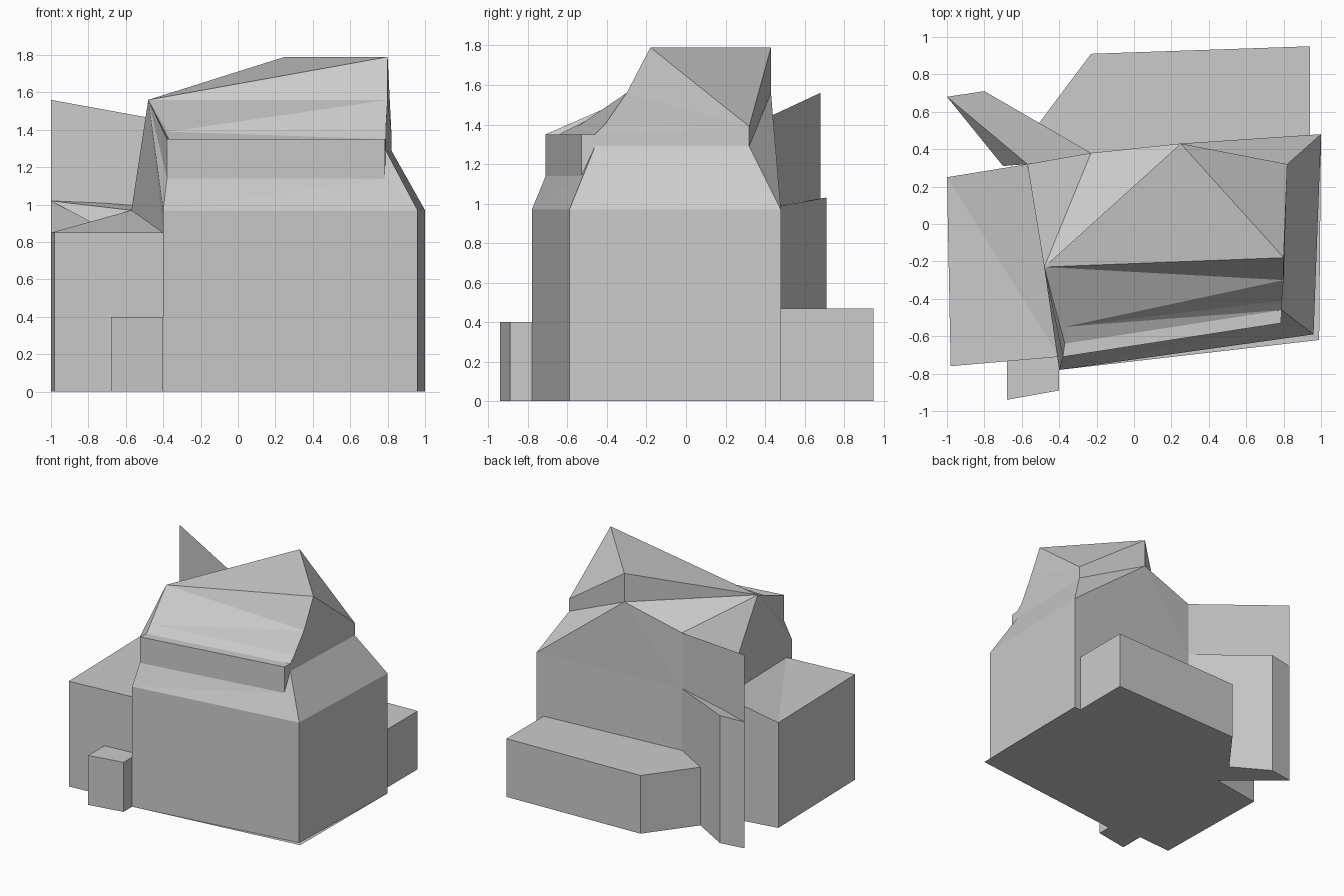
import bpy, bmesh

if "Cube" in bpy.data.objects:
    bpy.data.objects.remove(bpy.data.objects["Cube"])


def make(name, faces):
    """Flat-faced object from polygons given as point tuples."""
    bm = bmesh.new()
    for f in faces:
        bm.faces.new([bm.verts.new(p) for p in f])
    bmesh.ops.remove_doubles(bm, verts=bm.verts, dist=0.0005)
    bmesh.ops.triangulate(bm, faces=[f for f in bm.faces if len(f.verts) > 3])
    bmesh.ops.recalc_face_normals(bm, faces=bm.faces)
    me = bpy.data.meshes.new(name)
    bm.to_mesh(me)
    bm.free()
    ob = bpy.data.objects.new(name, me)
    bpy.context.collection.objects.link(ob)
    return ob


def prism(name, top, cap=True):
    """Upright walls from the ground to the given top outline."""
    base = [(x, y, 0) for x, y, z in top]
    n = len(top)
    faces = [(base[i], base[(i + 1) % n], top[(i + 1) % n], top[i]) for i in range(n)]
    faces.append(base[::-1])
    if cap:
        faces.append(top)
    return make(name, faces)


def outline(z, *pts):
    return [(x, y, z) for x, y in pts]


# Eaves corners of the main body
front_left, front_right = (-.40, -.78, .97), (.96, -.59, .97)
back_right, back_mid = (1, .48, .97), (-.23, .38, .97)
left_back, left_front = (-.57, .32, .97), (-.40, -.71, .85)

# Ridge and gable points
ridge_left, ridge_right, ridge_back = (-.48, -.23, 1.56), (.80, -.18, 1.79), (.25, .43, 1.79)
gable_right, gable_back = (.80, -.30, 1.56), (.25, .43, 1.56)
hip_low, hip_high = (.82, .32, 1.29), (.82, .32, 1.39)
wall_peak = (-.23, .38, 1.42)

# Front ledge points, left and right
low_l, low_r = (-.38, -.71, 1.14), (.785, -.53, 1.14)
top_l, top_r = (-.38, -.71, 1.35), (.785, -.53, 1.35)
back_l, back_r = (-.37, -.64, 1.35), (.79, -.46, 1.35)
mid_l, mid_r = (-.37, -.55, 1.39), (.79, -.41, 1.40)
hip_front = (.79, -.46, 1.29)

# Main body walls and floor sheet
prism("main_walls", [front_left, front_right, back_right, back_mid, left_back, left_front], cap=False)
make("floor_sheet", [outline(0, (-.40, -.78), (.99, -.62), (1, .48), (.96, -.59))])

# Front slope, ledge and front roof
make("front_roof", [
    (front_left, front_right, low_r, low_l),
    (low_l, low_r, top_r, top_l),
    (top_l, top_r, back_r, back_l),
    (back_l, back_r, mid_r, mid_l),
    (mid_l, mid_r, gable_right, ridge_left),
    (ridge_left, gable_right, ridge_right)])

# Left slope fans out from the ridge end
chain = [wall_peak, left_back, left_front, front_left, low_l, top_l, back_l, mid_l]
make("left_roof", [(ridge_left, a, b) for a, b in zip(chain, chain[1:])]
     + [(wall_peak, back_mid, left_back)])

# Right hip and upper right gable
make("right_roof", [
    (front_right, back_right, hip_low, hip_front),
    (front_right, hip_front, low_r),
    (low_r, hip_front, back_r, top_r),
    (hip_front, hip_low, hip_high), (hip_front, hip_high, back_r),
    (back_r, hip_high, mid_r), (mid_r, hip_high, gable_right),
    (gable_right, hip_high, ridge_right)])

# Upper roof and back gable
make("top_and_back_roof", [
    (ridge_left, ridge_right, ridge_back),
    (ridge_right, hip_high, ridge_back),
    (ridge_back, hip_high, hip_low), (ridge_back, hip_low, gable_back),
    (ridge_back, gable_back, ridge_left),
    (gable_back, wall_peak, ridge_left),
    (back_right, back_mid, gable_back),
    (back_mid, wall_peak, gable_back),
    (back_right, gable_back, hip_low)])

# Left wing with a gently rising roof
prism("left_wing", [(-.98, -.76, .85), left_front, left_back, (-1, .25, .85)])

# Back left angled block, sloping lid edge and tall upright fin
fin_end = (-1, .68, 1.02)
prism("angled_block", [left_back, back_mid, (-.80, .71, 1.03), fin_end])
make("block_lid_edge", [(fin_end, left_back, (-.70, .31, .86))])
make("upright_fin", [(back_mid, fin_end, (-1, .68, 1.56), wall_peak)])

# Low annex at the back and small box at the front
prism("back_annex", outline(.47, (-.23, .38), (.94, .46), (.94, .95), (-.23, .91), (-.53, .51)))
prism("front_box", outline(.40, (-.68, -.94), (-.40, -.89), (-.40, -.71), (-.68, -.73)))
